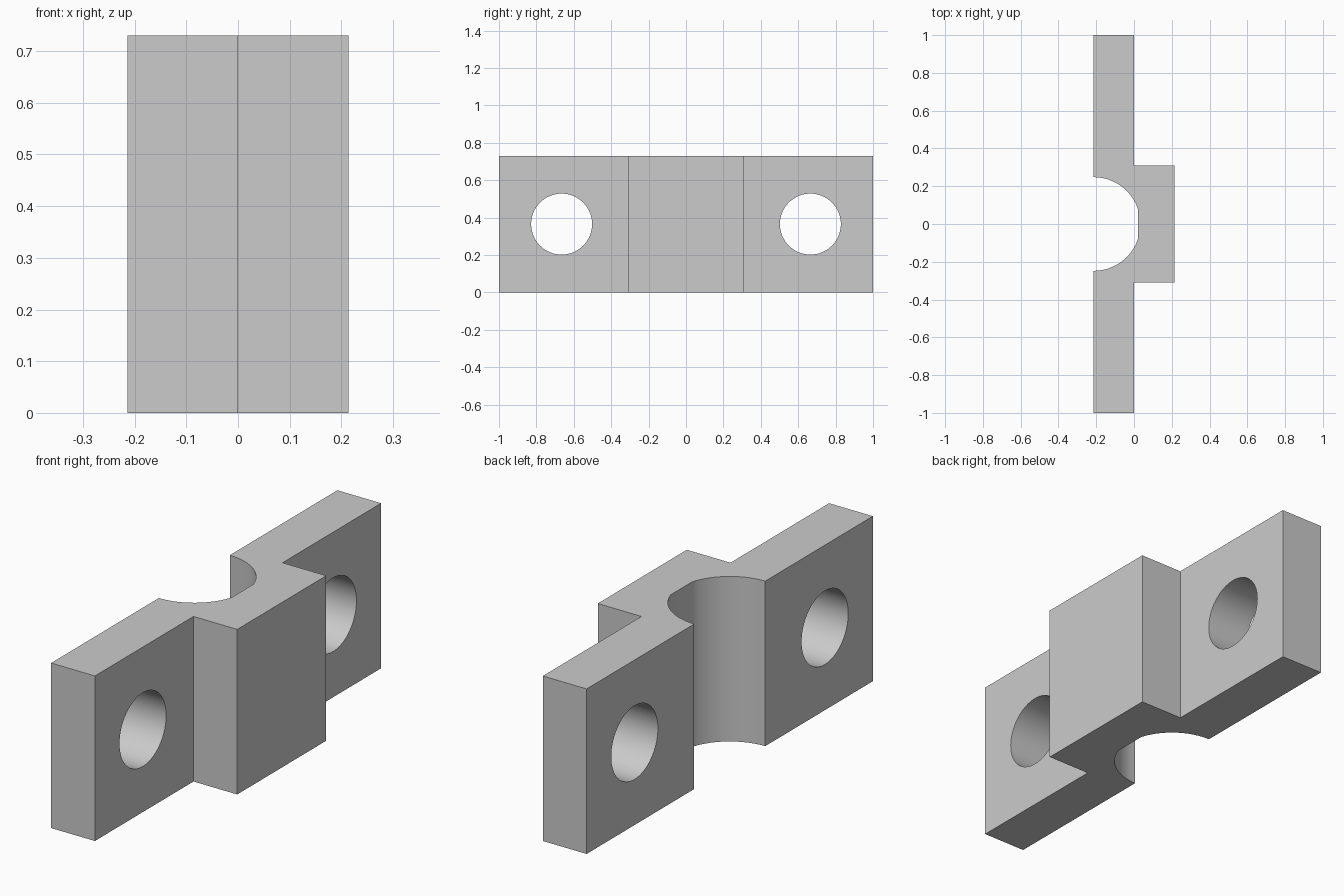
import bpy, bmesh, math
from mathutils import Matrix

cube = bpy.data.objects.get("Cube")
if cube:
    bpy.data.objects.remove(cube, do_unlink=True)

HEIGHT, BACK, STEP, FRONT = 0.73, -0.214, 0.0, 0.214
BOSS, GROOVE, FLOOR = 0.311, 0.248, 0.022

metal = bpy.data.materials.new("light grey metal")
grey = (0.6, 0.6, 0.6, 1)
metal.use_nodes = True
metal.diffuse_color = grey
metal.node_tree.nodes["Principled BSDF"].inputs["Base Color"].default_value = grey


def make_object(name, bm):
    bmesh.ops.recalc_face_normals(bm, faces=bm.faces)
    mesh = bpy.data.meshes.new(name)
    bm.to_mesh(mesh)
    bm.free()
    mesh.materials.append(metal)
    obj = bpy.data.objects.new(name, mesh)
    bpy.context.scene.collection.objects.link(obj)
    return obj


# Clamp body: stepped outline with a round groove, flattened at its floor
outline = [(BACK, -1), (STEP, -1), (STEP, -BOSS), (FRONT, -BOSS),
           (FRONT, BOSS), (STEP, BOSS), (STEP, 1), (BACK, 1)]
flat = math.acos((FLOOR - BACK) / GROOVE)
steps = 12
arc = [math.pi / 2 + (flat - math.pi / 2) * i / steps for i in range(steps + 1)]
arc += [-a for a in reversed(arc)]
outline += [(BACK + GROOVE * math.cos(a), GROOVE * math.sin(a)) for a in arc]

bm = bmesh.new()
base = bm.faces.new([bm.verts.new((x, y, 0)) for x, y in outline])
top = bmesh.ops.extrude_face_region(bm, geom=[base], use_keep_orig=True)
bmesh.ops.translate(bm, vec=(0, 0, HEIGHT),
                    verts=[v for v in top["geom"] if isinstance(v, bmesh.types.BMVert)])
body = make_object("clamp_body", bm)

# Bolt holes through both flanges
for side, y in (("front", -0.665), ("back", 0.665)):
    bm = bmesh.new()
    bmesh.ops.create_cone(bm, cap_ends=True, segments=64, radius1=0.163,
                          radius2=0.163, depth=0.5,
                          matrix=Matrix.Translation((BACK / 2, y, HEIGHT / 2))
                          @ Matrix.Rotation(math.pi / 2, 4, "Y"))
    cutter = make_object(side + "_bolt_hole_cutter", bm)
    cutter.hide_render = True
    cut = body.modifiers.new(side + " bolt hole", "BOOLEAN")
    cut.operation = "DIFFERENCE"
    cut.solver = "EXACT"
    cut.object = cutter
    bpy.ops.object.select_all(action="DESELECT")
    bpy.context.view_layer.objects.active = body
    body.select_set(True)
    bpy.ops.object.modifier_apply(modifier=cut.name)
    bpy.data.objects.remove(cutter, do_unlink=True)

# Smooth round walls, sharp corners
bpy.ops.object.shade_smooth_by_angle(angle=math.radians(30))
